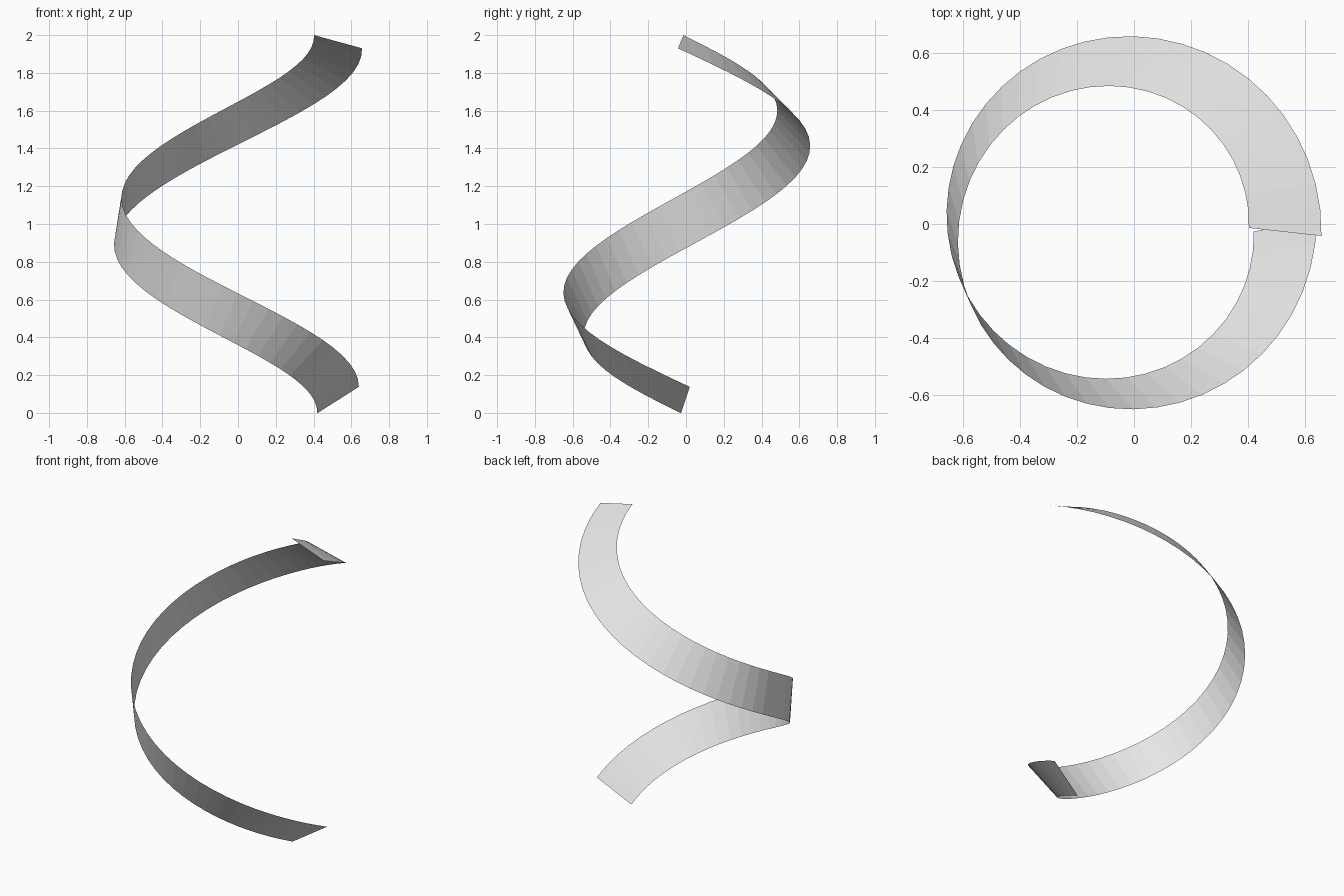
import bpy
import bmesh
from math import sin, cos, pi, radians
from mathutils import Vector

cube = bpy.data.objects.get("Cube")
if cube:
    bpy.data.objects.remove(cube)

SEGMENTS = 48
RADIUS = 0.583
HALF_WIDTH = 0.1325
CENTRE = Vector((-0.0535, -0.0125, 0))


def cross_section(t):
    """Both edge points of the ribbon at t (0 at the foot, 1 at the top)."""
    angle = radians(0.9 - 362.4 * t)
    radial = Vector((cos(angle), sin(angle), 0))
    forward = Vector((sin(angle), -cos(angle), 0))
    height = 0.068 + 1.897 * t - 0.02 * sin(2 * pi * t)
    middle = CENTRE + radial * RADIUS + Vector((0, 0, height))
    # Across direction leans back from the climb and twists along the way
    lean = radians(17 + 9 * sin(pi * t))
    upward = Vector((0, 0, cos(lean))) - forward * sin(lean)
    twist = radians(33.5 + 130.5 * t)
    across = (radial * cos(twist) + upward * sin(twist)) * HALF_WIDTH
    return middle - across, middle + across


# Twisted ribbon sheet, one quad per step
bm = bmesh.new()
rows = [[bm.verts.new(p) for p in cross_section(i / SEGMENTS)]
        for i in range(SEGMENTS + 1)]
for (a, b), (c, d) in zip(rows, rows[1:]):
    bm.faces.new((a, c, d, b))
mesh = bpy.data.meshes.new("spiral_ribbon")
bm.to_mesh(mesh)
bm.free()

# Plain light grey
grey = bpy.data.materials.new("light_grey")
grey.use_nodes = True
colour = (0.8, 0.8, 0.8, 1)
grey.diffuse_color = colour
grey.node_tree.nodes["Principled BSDF"].inputs["Base Color"].default_value = colour
mesh.materials.append(grey)

ribbon = bpy.data.objects.new("spiral_ribbon", mesh)
bpy.context.collection.objects.link(ribbon)
